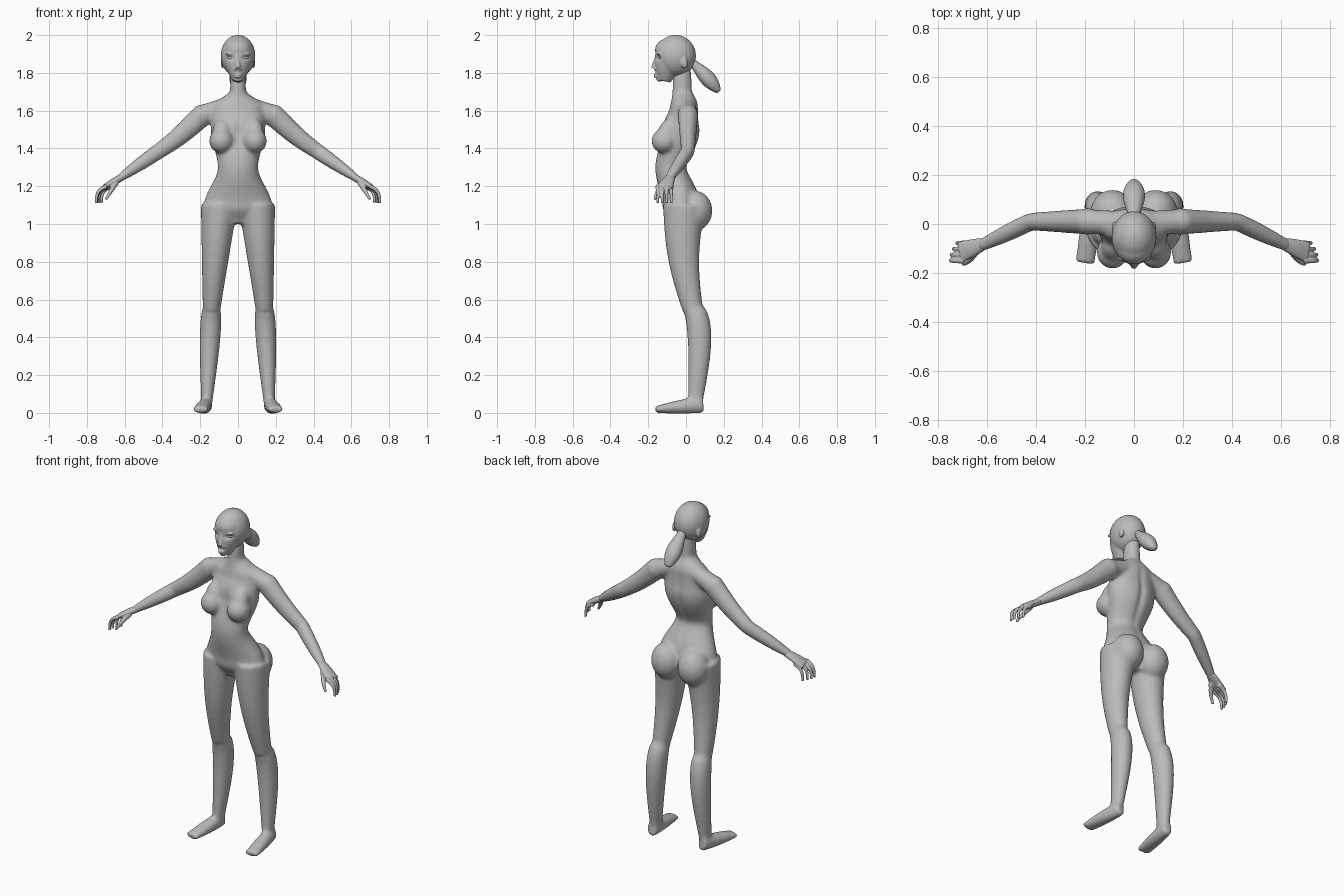
import bpy, bmesh, math
from mathutils import Vector, Matrix

cube = bpy.data.objects.get("Cube")
if cube:
    bpy.data.objects.remove(cube)

TONE = (0.5, 0.5, 0.5, 1)
grey = bpy.data.materials.new("plain_grey")
grey.use_nodes = True
grey.diffuse_color = TONE
grey.node_tree.nodes["Principled BSDF"].inputs["Base Color"].default_value = TONE

RING = 28
STEPS = 16
SIDES = {"left": 1, "right": -1}
NO_BOW = Vector((0, 0, 0))


def tube(bm, stations):
    """Closed skin over stations of centre, thickness and breadth."""
    centres = [centre for centre, thickness, breadth in stations]
    rings = []
    for index, (centre, thickness, breadth) in enumerate(stations):
        ahead = centres[min(index + 1, len(centres) - 1)]
        behind = centres[max(index - 1, 0)]
        along = (ahead - behind).normalized()
        reference = Vector((0, 1, 0)) if abs(along.y) < 0.6 else Vector((1, 0, 0))
        across = (reference - along * reference.dot(along)).normalized()
        out = along.cross(across)
        angles = [math.tau * step / RING for step in range(RING)]
        rings.append([bm.verts.new(centre + out * thickness * math.cos(angle)
                                   + across * breadth * math.sin(angle))
                      for angle in angles])
    for ring, following in zip(rings, rings[1:]):
        for k in range(RING):
            n = (k + 1) % RING
            bm.faces.new((ring[k], ring[n], following[n], following[k]))
    bm.faces.new(rings[0][::-1])
    bm.faces.new(rings[-1])


def limb(bm, start, end, size_start, size_end, bow=NO_BOW, bulge=0, skew=1):
    """Tapered limb that may bow sideways and swell between its ends."""
    first, last = Vector(start), Vector(end)
    stations = []
    for step in range(STEPS + 1):
        t = step / STEPS
        arch = math.sin(math.pi * t ** skew)
        thickness, breadth = (a + (b - a) * t + bulge * arch
                              for a, b in zip(size_start, size_end))
        stations.append((first.lerp(last, t) + Vector(bow) * arch, thickness, breadth))
    tube(bm, stations)


def trunk(bm, levels):
    """Upright form eased between levels of height, depth centre, width and depth."""
    stations = []
    for low, high in zip(levels, levels[1:]):
        for step in range(STEPS):
            t = step / STEPS
            ease = t * t * (3 - 2 * t)
            z = low[0] + (high[0] - low[0]) * t
            y, width, depth = (a + (b - a) * ease for a, b in zip(low[1:], high[1:]))
            stations.append((Vector((0, y, z)), width, depth))
    tube(bm, stations)


def ball(bm, centre, radii, tilt=0):
    matrix = (Matrix.Translation(centre) @ Matrix.Rotation(tilt, 4, 'X')
              @ Matrix.Diagonal((*radii, 1)))
    bmesh.ops.create_uvsphere(bm, u_segments=24, v_segments=16, radius=1, matrix=matrix)


def press(mesh, centre, reach, push):
    """Soft dent that fades away from its centre."""
    for vertex in mesh.vertices:
        distance = sum(((p - q) / r) ** 2 for p, q, r in zip(vertex.co, centre, reach))
        vertex.co += Vector(push) * math.exp(-distance)


def finish(name, bm, voxel, relax):
    """Fuse the overlapping forms into one smooth skin."""
    bmesh.ops.recalc_face_normals(bm, faces=bm.faces)
    mesh = bpy.data.meshes.new(name)
    bm.to_mesh(mesh)
    bm.free()
    part = bpy.data.objects.new(name, mesh)
    bpy.context.collection.objects.link(part)
    fuse = part.modifiers.new("fuse", 'REMESH')
    fuse.mode = 'VOXEL'
    fuse.voxel_size = voxel
    soften = part.modifiers.new("soften", 'SMOOTH')
    soften.factor = 0.5
    soften.iterations = relax
    graph = bpy.context.evaluated_depsgraph_get()
    part.data = bpy.data.meshes.new_from_object(part.evaluated_get(graph))
    part.modifiers.clear()
    part.data.name = name
    part.data.materials.clear()
    part.data.materials.append(grey)
    for face in part.data.polygons:
        face.material_index = 0
        face.use_smooth = True
    return part.data


# Trunk from the crotch up to the neck
body = bmesh.new()
pelvis = (1.1, -0.025, 0.18, 0.1)
waist = (1.3, -0.08, 0.107, 0.083)
ribs = (1.5, -0.025, 0.145, 0.1)
collar = (1.62, -0.01, 0.14, 0.075)
neck = (1.71, -0.02, 0.042, 0.052)
trunk(body, [(1, -0.02, 0.1, 0.06), pelvis, waist, ribs, collar, neck,
             (1.84, -0.02, 0.04, 0.046)])

for s in SIDES.values():
    # Arm
    shoulder = (s * 0.19, 0.01, 1.575)
    elbow = (s * 0.42, 0.01, 1.385)
    wrist = (s * 0.63, -0.09, 1.24)
    limb(body, (0, 0, 1.65), shoulder, (0.04, 0.05), (0.055, 0.05))
    ball(body, shoulder, (0.06, 0.055, 0.058))
    limb(body, shoulder, elbow, (0.06, 0.053), (0.042, 0.036), bow=(0, 0, -0.01))
    limb(body, elbow, wrist, (0.042, 0.036), (0.02, 0.025), bulge=0.004)

    # Leg, with the thigh bowed forward and the calf swelling backward
    hip = (s * 0.1, -0.01, 1.1)
    knee = (s * 0.14, 0.035, 0.55)
    ankle = (s * 0.165, 0.05, 0.06)
    limb(body, hip, knee, (0.097, 0.112), (0.047, 0.055), bow=(0, -0.025, 0))
    limb(body, knee, ankle, (0.047, 0.055), (0.03, 0.04), bow=(0, 0.032, 0),
         bulge=0.013, skew=0.6)

    # Foot, resting flat from heel to toe
    limb(body, (s * 0.165, 0.09, 0.045), (s * 0.2, -0.16, 0.018),
         (0.045, 0.03), (0.018, 0.04), bulge=0.005)

    # Bust and seat
    ball(body, (s * 0.088, -0.115, 1.44), (0.065, 0.068, 0.066))
    ball(body, (s * 0.085, -0.1, 1.485), (0.05, 0.05, 0.08), tilt=-0.4)
    ball(body, (s * 0.088, 0.05, 1.07), (0.09, 0.09, 0.105))
skin = finish("body", body, voxel=0.009, relax=10)
press(skin, (0, 0.08, 1.42), (0.02, 0.08, 0.2), (0, -0.012, 0))
press(skin, (0, -0.12, 1.46), (0.016, 0.06, 0.1), (0, 0.008, 0))

# Hands
for side, s in SIDES.items():
    hand = bmesh.new()
    limb(hand, (s * 0.61, -0.08, 1.25), (s * 0.71, -0.115, 1.195),
         (0.019, 0.024), (0.012, 0.042), bulge=0.003)
    for finger in range(4):
        y = -0.15 + 0.024 * finger
        reach = 0.75 - 0.003 * finger ** 2
        limb(hand, (s * (reach - 0.055), y, 1.2), (s * reach, y, 1.11),
             (0.012, 0.012), (0.007, 0.007), bow=(s * 0.017, 0, 0.014))
    limb(hand, (s * 0.645, -0.11, 1.22), (s * 0.7, -0.165, 1.13),
         (0.016, 0.016), (0.007, 0.007), bow=(0, -0.01, 0))
    finish(side + "_hand", hand, voxel=0.004, relax=4)

# Head: skull, forehead and a face narrowing to the chin
head = bmesh.new()
ball(head, (0, -0.055, 1.89), (0.092, 0.108, 0.111))
ball(head, (0, -0.095, 1.92), (0.072, 0.069, 0.062))
limb(head, (0, -0.085, 1.9), (0, -0.118, 1.757), (0.08, 0.077), (0.028, 0.036), bulge=0.01)

# Nose, lips and chin
limb(head, (0, -0.155, 1.89), (0, -0.173, 1.825), (0.007, 0.008), (0.014, 0.013))
for lip in (1.79, 1.78):
    ball(head, (0, -0.159, lip), (0.021, 0.014, 0.006))
ball(head, (0, -0.142, 1.765), (0.022, 0.014, 0.012))

# Nostrils, brows and ears
for s in SIDES.values():
    ball(head, (s * 0.013, -0.162, 1.82), (0.009, 0.01, 0.007))
    ball(head, (s * 0.04, -0.142, 1.9), (0.027, 0.014, 0.007))
    ball(head, (s * 0.082, -0.01, 1.855), (0.009, 0.019, 0.032), tilt=0.2)
face = finish("head", head, voxel=0.005, relax=4)

# Eyes set in pressed sockets
for side, s in SIDES.items():
    press(face, (s * 0.04, -0.15, 1.88), (0.02, 0.03, 0.013), (0, 0.013, 0))
    eye = bmesh.new()
    ball(eye, (s * 0.04, -0.132, 1.88), (0.016, 0.013, 0.009))
    finish(side + "_eye", eye, voxel=0.002, relax=2)

# Ponytail
tail = bmesh.new()
limb(tail, (0, 0.03, 1.86), (0, 0.175, 1.7), (0.02, 0.024), (0.014, 0.018),
     bow=(0, 0.004, 0), bulge=0.025, skew=1.3)
finish("ponytail", tail, voxel=0.007, relax=5)
